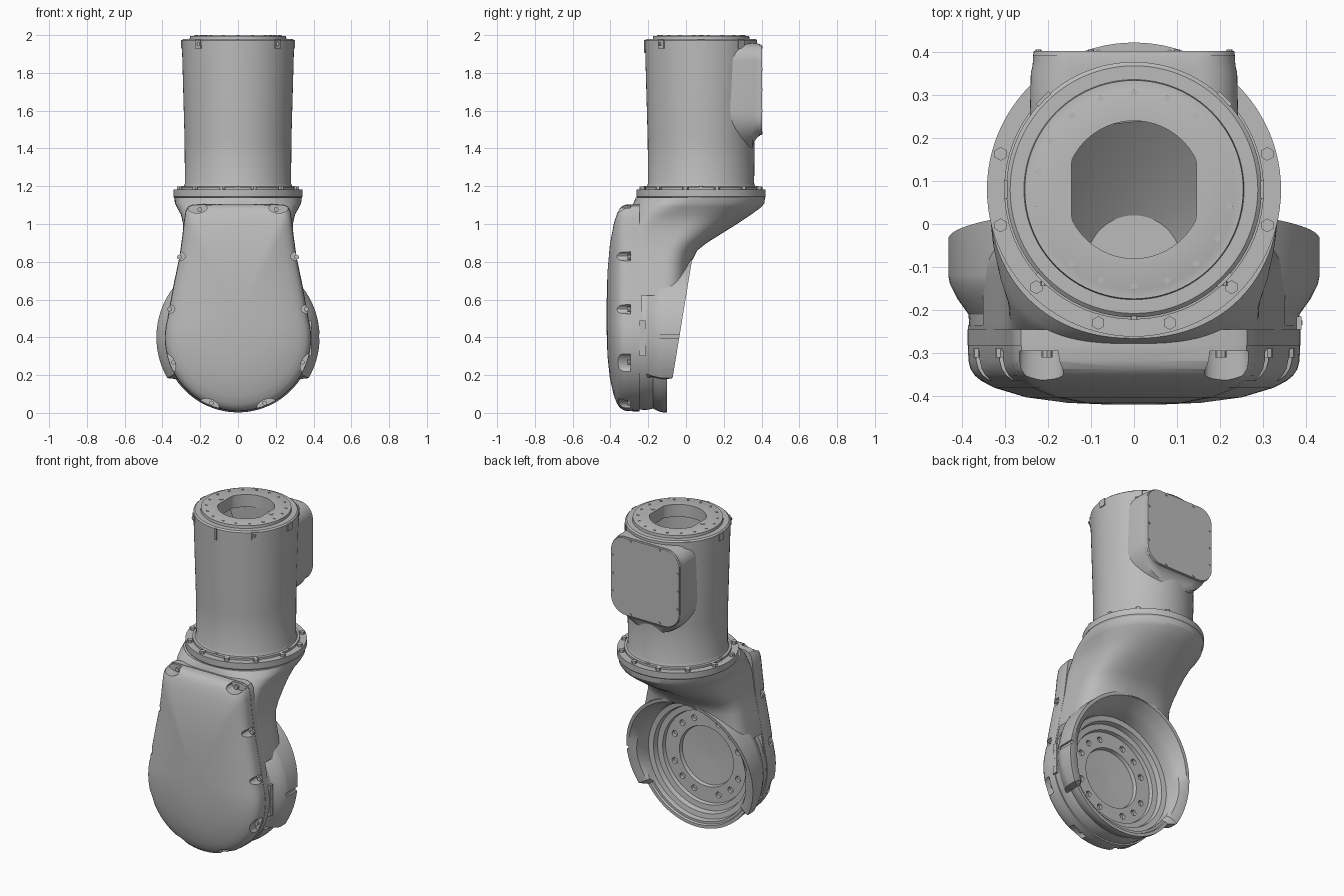
import bpy, bmesh, math
from mathutils import Matrix

if "Cube" in bpy.data.objects:
    bpy.data.objects.remove(bpy.data.objects["Cube"])

grey = bpy.data.materials.new("cast_grey")
grey.use_nodes = True
grey.diffuse_color = (0.5, 0.5, 0.5, 1)
grey.node_tree.nodes["Principled BSDF"].inputs["Base Color"].default_value = (0.5, 0.5, 0.5, 1)

N = 96
TAU = math.tau
CY = 0.08      # tube axis, y
CZ = 0.40      # joint axis, z


def smooth(ob):
    bpy.ops.object.select_all(action='DESELECT')
    ob.select_set(True)
    bpy.context.view_layer.objects.active = ob
    bpy.ops.object.shade_smooth_by_angle(angle=math.radians(30))


def finish(name, bm):
    bmesh.ops.recalc_face_normals(bm, faces=bm.faces)
    me = bpy.data.meshes.new(name)
    bm.to_mesh(me)
    bm.free()
    me.materials.append(grey)
    ob = bpy.data.objects.new(name, me)
    bpy.context.collection.objects.link(ob)
    smooth(ob)
    return ob


def loft(name, rings, closed=False):
    """Skin a list of equal-length rings; cap the ends unless closed on itself."""
    bm = bmesh.new()
    vs = [[bm.verts.new(p) for p in r] for r in rings]
    n = len(vs[0])
    pairs = list(zip(vs, vs[1:])) + ([(vs[-1], vs[0])] if closed else [])
    for a, b in pairs:
        for i in range(n):
            j = (i + 1) % n
            bm.faces.new((a[i], a[j], b[j], b[i]))
    if not closed:
        bm.faces.new(vs[0])
        bm.faces.new(vs[-1])
    return finish(name, bm)


def pegs(name, places, r, depth, axis='Z', sides=6, stretch=1.0):
    """Many small cylinders in one mesh; places are (x, y, z, turn)."""
    bm = bmesh.new()
    for x, y, z, turn in places:
        m = Matrix.Translation((x, y, z)) @ Matrix.Rotation(turn, 4, axis)
        m = m @ Matrix.Diagonal((stretch, 1, 1, 1))
        if axis == 'Y':
            m = m @ Matrix.Rotation(math.pi / 2, 4, 'X')
        bmesh.ops.create_cone(bm, cap_ends=True, segments=sides, radius1=r,
                              radius2=r, depth=depth, matrix=m)
    return finish(name, bm)


def boxes(name, items):
    """Boxes given as (centre, size, turn about z)."""
    bm = bmesh.new()
    for c, s, turn in items:
        m = Matrix.Translation(c) @ Matrix.Rotation(turn, 4, 'Z') @ Matrix.Diagonal((*s, 1))
        bmesh.ops.create_cube(bm, size=1, matrix=m)
    return finish(name, bm)


def cut(ob, cutter):
    mod = ob.modifiers.new("cut", 'BOOLEAN')
    mod.operation = 'DIFFERENCE'
    mod.solver = 'EXACT'
    mod.object = cutter
    smooth(ob)
    bpy.ops.object.modifier_apply(modifier=mod.name)
    bpy.data.objects.remove(cutter)
    smooth(ob)


def disc(r, z, cy=CY, flat=9):
    return [(max(-flat, min(flat, r * math.cos(TAU * i / N))),
             cy + r * math.sin(TAU * i / N), z) for i in range(N)]


def polar(r, k, n, offset=0.0):
    a = TAU * (k + offset) / n
    return r * math.cos(a), CY + r * math.sin(a), a


# Hollow tube with bottom flange and top mounting ring
profile = [(.335, 1.135), (.342, 1.145), (.342, 1.183), (.302, 1.183), (.302, 1.196),
           (.288, 1.198), (.281, 1.215), (.283, 1.45), (.297, 1.95), (.297, 1.972),
           (.288, 1.98), (.256, 1.98), (.254, 1.996), (.235, 1.996), (.232, 1.997)]
rings = [disc(r, z) for r, z in profile]
rings += [disc(.16, 1.997, flat=.145), disc(.16, 1.92, flat=.145), disc(.25, 1.91), disc(.25, 1.135)]
loft("tube", rings, closed=True)

# Fasteners on flange and top ring
pegs("flange_bolts", [(*polar(.321, k, 12, .5)[:2], 1.19, 0) for k in range(12)], .016, .018)
pegs("flange_dowels", [(*polar(.293, k, 4)[:2], 1.195, 0) for k in range(4)], .011, .012)
pegs("top_ring_screws", [(*polar(.225, k, 18, .5)[:2], 1.996, 0) for k in range(18)], .009, .008, sides=4)
pegs("top_ring_dowels", [(s * .172, CY, 1.997, 0) for s in (-1, 1)], .013, .006)

# Lugs around the tube's upper edge
lugs = []
for k in range(8):
    if k not in (2, 6):
        x, y, a = polar(.291, k, 8)
        lugs.append(((x, y, 1.952), (.022, .042, .044), a))
lugs += [((0, -.213, 1.94), (.012, .02, .07), 0), ((0, -.208, 1.905), (.055, .012, .01), 0)]
boxes("tube_lugs", lugs)
pegs("lug_screws", [(s * .208, CY - .218, 1.954, 0) for s in (-1, 1)], .01, .012, 'Y', 8)


# Connection box on the back of the tube, its lower edge flaring into the tube
def rounded(hw, z0, z1, low, y):
    pts = []
    for sx, sz, a0 in ((1, 1, 0), (-1, 1, 90), (-1, -1, 180), (1, -1, 270)):
        rad = .09 if sz > 0 else low
        for t in range(13):
            a = math.radians(a0 + t * 90 / 12)
            x = sx * (hw - rad) + rad * math.cos(a)
            z = (z1 - rad if sz > 0 else z0 + rad) + rad * math.sin(a)
            pts.append((x, CY + math.sqrt(.274 ** 2 - x * x) if y is None else y, z))
    return pts


loft("connection_box", [rounded(.243, 1.385, 1.955, .22, None), rounded(.24, 1.40, 1.955, .20, .352),
                        rounded(.237, 1.437, 1.955, .15, .363), rounded(.235, 1.46, 1.955, .115, .378),
                        rounded(.235, 1.468, 1.953, .10, .392)])
loft("connection_box_lid", [rounded(.235, 1.47, 1.95, .10, .39), rounded(.233, 1.472, 1.948, .10, .402)])
lid = [(s * .222, .403, z, 0) for s in (-1, 1) for z in (1.6, 1.71, 1.82)]
lid += [(s * .1, .403, z, 0) for s in (-1, 1) for z in (1.484, 1.936)]
pegs("lid_screws", lid, .007, .006, 'Y', 8)


# Neck: square at the front, rounded at the back, sweeping from flange to joint
def section(z, hw, yf, yb, front, back):
    pts = []
    for i in range(N):
        c, s = math.cos(TAU * i / N), math.sin(TAU * i / N)
        k = front if s < 0 else back
        pts.append((hw * math.copysign(abs(c) ** (2 / k), c),
                    (yf + yb) / 2 + (yb - yf) / 2 * math.copysign(abs(s) ** (2 / k), s), z))
    return pts


neck = loft("neck", [section(*s) for s in (
    (.40, .386, -.279, -.03, 14, 3), (.55, .364, -.279, .0, 14, 3), (.70, .337, -.279, .02, 14, 2.8),
    (.80, .315, -.279, .03, 14, 2.6), (.86, .303, -.279, .06, 14, 2.5), (.90, .297, -.279, .11, 14, 2.4),
    (.95, .292, -.279, .19, 12, 2.3), (1.0, .291, -.279, .27, 9, 2.2), (1.05, .302, -.279, .345, 5, 2.1),
    (1.09, .325, -.279, .40, 3.3, 2), (1.11, .334, -.278, .415, 2.7, 2), (1.14, .338, -.266, .418, 2.2, 2))])
cut(neck, pegs("joint_cutter", [(0, .10, CZ, 0)], .415, .67, 'Y', N))
cut(neck, loft("bore_cutter", [disc(.25, 1.3), disc(.25, 1.12), disc(.17, .95, -.03), disc(.11, .87, -.09)]))


# Joint housing: turned bell with a slanted back rim and deep stepped recess
def bell_ring(r, y, rim=False):
    pts = []
    for i in range(N):
        a = TAU * i / N
        low = math.sin(a) < -.51
        rr = r * (.92 if low and r > .40 else 1)
        z = CZ + rr * math.sin(a)
        edge = -.10 if low else -.07 + (z - .19) * .164
        pts.append((rr * math.cos(a), edge if rim else min(y, edge - .012), z))
    return pts


bell = loft("joint_housing", [
    bell_ring(.38, -.28), bell_ring(.385, -.21), bell_ring(.41, -.175), bell_ring(.428, -.14),
    bell_ring(.432, -.12), bell_ring(.432, 0, True), bell_ring(.412, 0, True),
    bell_ring(.374, -.05), bell_ring(.36, -.09), bell_ring(.355, -.14), bell_ring(.325, -.145),
    bell_ring(.318, -.175), bell_ring(.285, -.178), bell_ring(.28, -.20), bell_ring(.185, -.20),
    bell_ring(.18, -.222), bell_ring(.02, -.23)])
cut(bell, boxes("slot_cutter", [((.44, -.06, .405), (.04, .16, .022), 0)]))
holes = [math.radians(a + b) for a in (45, 135, 225, 315) for b in (-24, 0, 24)]
cut(bell, pegs("hole_cutter", [(.233 * math.cos(a), -.20, CZ + .233 * math.sin(a), 0) for a in holes],
               .018, .04, 'Y', 16))


# Shared pear-shaped outline for the front half of the arm
def outline(scale, y, grow=0.0):
    half = [(.386 * math.cos(math.radians(a)), .396 + .386 * math.sin(math.radians(a)))
            for a in range(-90, 16, 5)]
    half += [(.36, .57), (.337, .69), (.308, .83), (.293, .94), (.283, 1.03),
             (.276, 1.07), (.262, 1.092), (.235, 1.102), (0, 1.104)]
    pts = half + [(-x, z) for x, z in reversed(half[1:-1])]
    return [(x * (scale + grow), y, .5 + (z - .5) * (scale + grow)) for x, z in pts]


loft("arm_shell", [outline(1, -.245, .004), outline(1, -.283, .004)])

# Domed front cover with screw pockets on its edge
cover = loft("front_cover", [outline(s, y) for s, y in (
    (1, -.283), (.998, -.318), (.985, -.337), (.96, -.352), (.92, -.365), (.84, -.381),
    (.65, -.403), (.40, -.416), (.15, -.42))])
spots = [(.215, 1.085, 0), (.33, .83, 0), (.385, .55, 0), (.362, .265, -65), (.15, .045, -20)]
both = [(s * x, z, s * math.radians(a)) for x, z, a in spots for s in (-1, 1)]
cut(cover, pegs("pocket_cutter", [(x, -.395, z, a) for x, z, a in both], .027, .20, 'Y', 20, 1.9))
pegs("cover_screws", [(x * .94, -.30, .5 + (z - .5) * .985, 0) for x, z, a in both], .013, .02, 'Y', 8)

# Small plate with three screws on the side of the arm
boxes("side_plate", [((.384, -.23, .395), (.012, .03, .19), 0)])
boxes("side_plate_screws", [((.390, -.23, z), (.004, .01, .01), 0) for z in (.35, .40, .45)])
